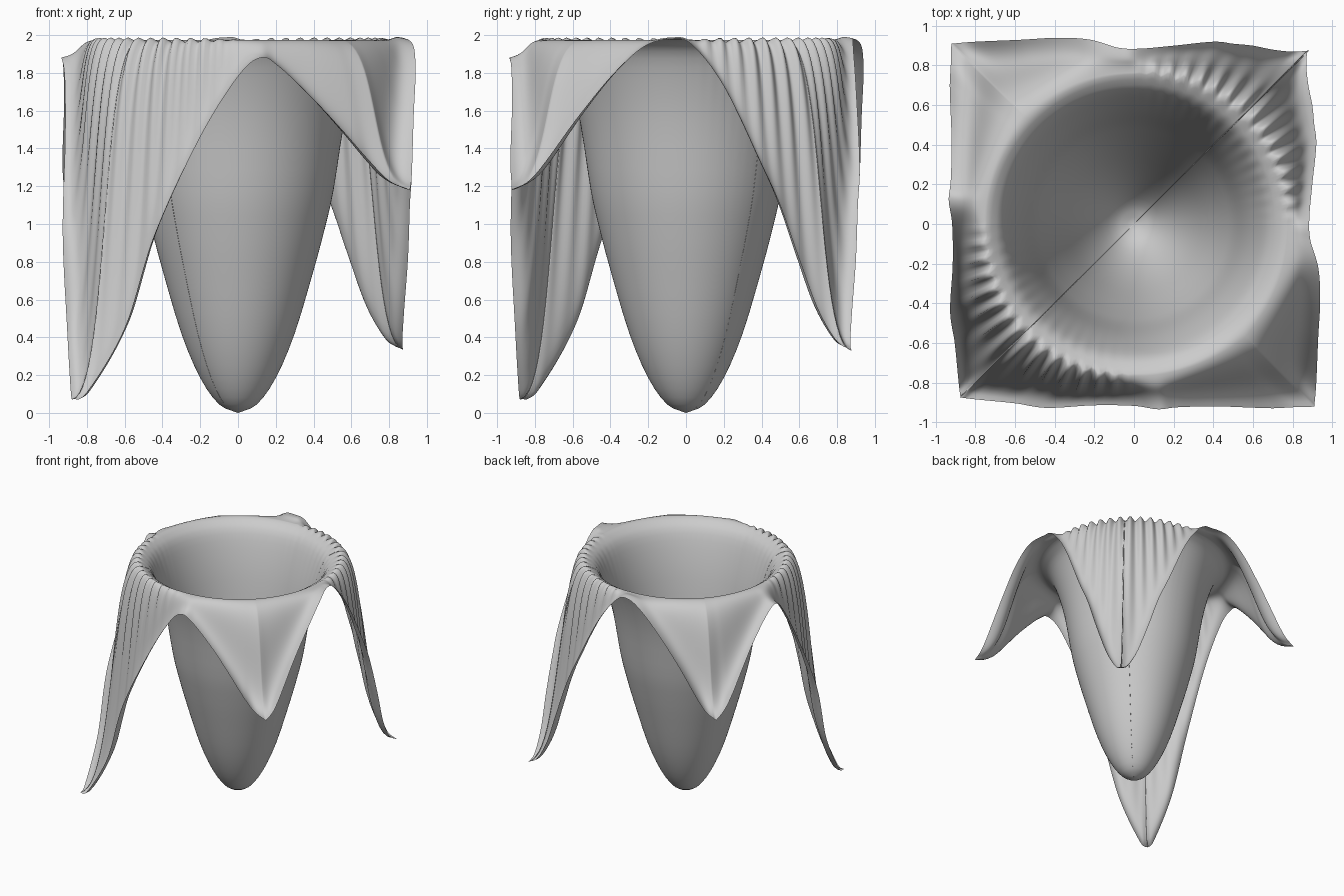
import bpy, math
from mathutils import Vector

if "Cube" in bpy.data.objects:
    bpy.data.objects.remove(bpy.data.objects["Cube"])


def spline(pts, n):
    """Catmull-Rom samples through pts, n per segment, end point included."""
    pts = [Vector(p) for p in pts]
    p = [2 * pts[0] - pts[1]] + pts + [2 * pts[-1] - pts[-2]]
    out = []
    for i in range(1, len(p) - 2):
        a, b, c, d = p[i - 1:i + 3]
        for k in range(n):
            t = k / n
            out.append(0.5 * (2 * b + (c - a) * t + (2 * a - 5 * b + 4 * c - d) * t * t
                              + (3 * b - a - 3 * c + d) * t ** 3))
    return out + [pts[-1]]


# Hem of the cloth: front and right edges; the other two mirror across x = y
front = [(-.88, -.875, .07), (-.8, -.885, .11), (-.6, -.905, .45), (-.44, -.928, .95),
         (-.2, -.915, 1.46), (0, -.918, 1.78), (.12, -.935, 1.88), (.22, -.925, 1.83),
         (.4, -.92, 1.66), (.55, -.925, 1.5), (.7, -.93, 1.33), (.8, -.925, 1.23),
         (.91, -.922, 1.18)]
right = [(.91, -.922, 1.18), (.92, -.8, 1.26), (.93, -.57, 1.57), (.94, -.38, 1.8),
         (.93, -.22, 1.94), (.89, -.08, 1.98), (.885, .03, 1.95), (.9, .2, 1.73),
         (.92, .4, 1.32), (.91, .5, 1.1), (.9, .6, .82), (.88, .7, .55),
         (.87, .8, .38), (.875, .885, .33)]
half = spline(front, 10)[:-1] + spline(right, 10)
swap = [Vector((p.y, p.x, p.z)) for p in reversed(half)]
hem = half[:-1] + swap[:-1]

# Sagging bowl profile (radius, height)
bowl = spline([(0, 0, 0), (.1, 0, .045), (.2, 0, .185), (.3, 0, .42), (.4, 0, .755),
               (.46, 0, .98), (.505, 0, 1.18), (.56, 0, 1.53), (.62, 0, 1.77),
               (.68, 0, 1.915), (.76, 0, 1.975)], 3)[1:]
OUTER = 24


def column(edge):
    """Points from the bowl centre, over the rim and down to the hem."""
    ang = math.atan2(edge.y, edge.x)
    reach = math.hypot(edge.x, edge.y)
    diag = math.cos(2 * (ang - math.pi / 4))
    # Gathered pleats on the two deep-hanging sides
    pleat = math.sin(62 * ang) * min(1, max(0, diag) * 2)
    rim = .755 + .02 * max(0, diag) + .012 * math.cos(ang)
    pts = []
    for b in bowl:
        f = (b.x / .76) ** 4
        w = (b.x / .76) ** 16
        pts.append((b.x * (1 + (rim / .76 - 1) * f) + .018 * pleat * w, b.z + .012 * pleat * w))
    r0, z0 = pts[-1]
    span = reach - rim
    r1, z1 = rim + .58 * span + .01 * pleat, 1.975 + .01 * pleat
    r2, z2 = rim + .42 * span, edge.z + .02
    for k in range(1, OUTER + 1):
        t = k / OUTER
        c = ((1 - t) ** 3, 3 * t * (1 - t) ** 2, 3 * t * t * (1 - t), t ** 3)
        pts.append((sum(a * b for a, b in zip(c, (r0, r1, r2, reach))),
                    sum(a * b for a, b in zip(c, (z0, z1, z2, edge.z)))))
    return [(r * math.cos(ang), r * math.sin(ang), z) for r, z in pts]


# Skin the radial columns into one sheet
verts, faces = [(0, 0, 0)], []
cols = [column(e) for e in hem]
m, n = len(cols[0]), len(cols)
for c in cols:
    verts += c
for i in range(n):
    a, b = 1 + i * m, 1 + ((i + 1) % n) * m
    faces.append((0, a, b))
    faces += [(a + j, a + j + 1, b + j + 1, b + j) for j in range(m - 1)]

mesh = bpy.data.meshes.new("draped_cloth")
mesh.from_pydata(verts, [], faces)
mesh.update()
cloth = bpy.data.objects.new("draped_cloth", mesh)
bpy.context.collection.objects.link(cloth)
mesh.polygons.foreach_set("use_smooth", [True] * len(mesh.polygons))
